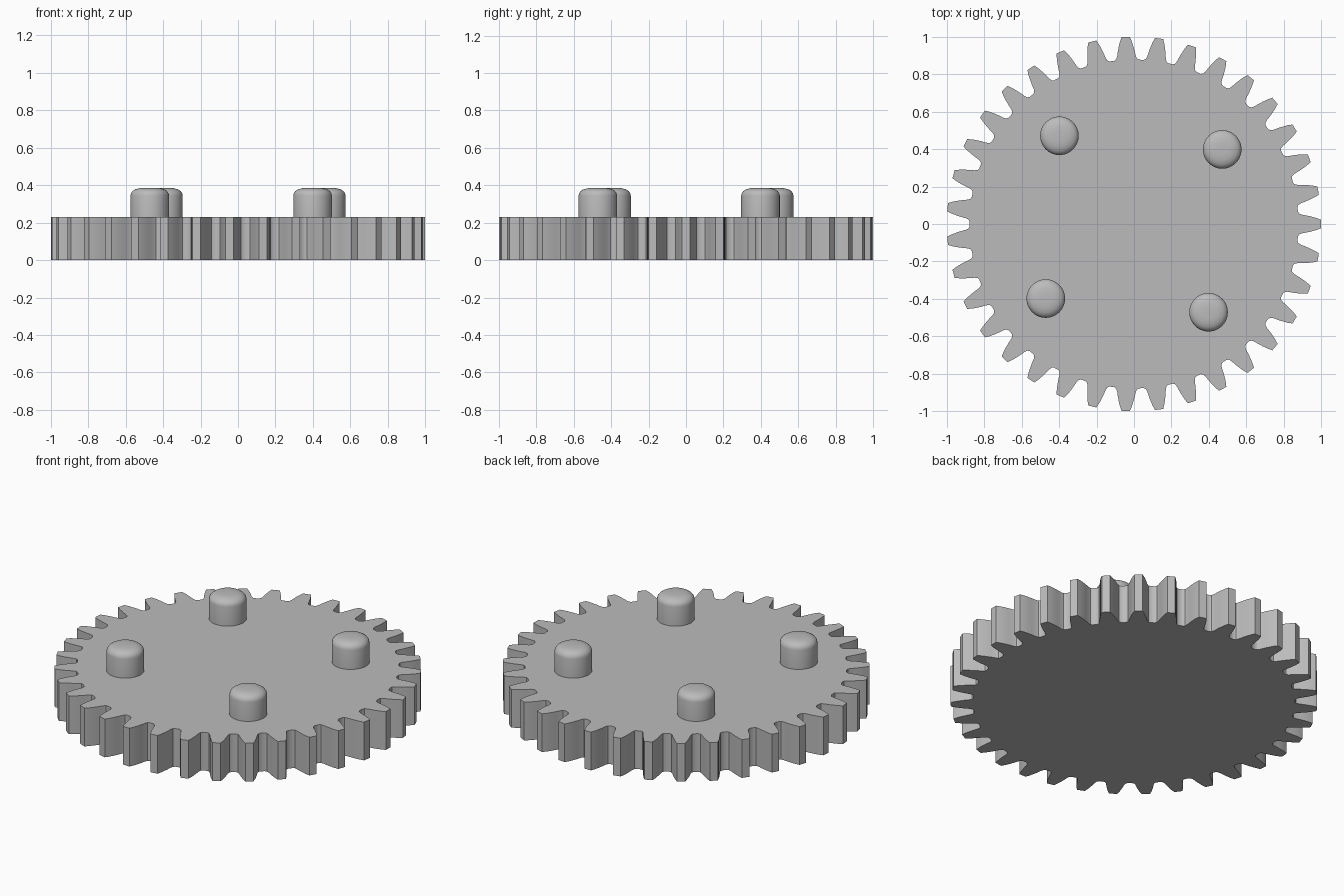
import bpy, bmesh
from math import sin, cos, pi, radians

if "Cube" in bpy.data.objects:
    bpy.data.objects.remove(bpy.data.objects["Cube"], do_unlink=True)

TEETH = 35
THICKNESS = 0.23
PEG_ORBIT, PEG_ANGLE = 0.617, radians(40.2)

grey = bpy.data.materials.new("plain_grey")
grey.use_nodes = True
colour = (0.5, 0.5, 0.5, 1)
grey.diffuse_color = colour
grey.node_tree.nodes["Principled BSDF"].inputs["Base Color"].default_value = colour


def finish(bm, name, angle):
    """Turn a bmesh into a grey object with sharp edges kept."""
    bmesh.ops.recalc_face_normals(bm, faces=bm.faces)
    mesh = bpy.data.meshes.new(name)
    bm.to_mesh(mesh)
    bm.free()
    mesh.materials.append(grey)
    obj = bpy.data.objects.new(name, mesh)
    bpy.context.collection.objects.link(obj)
    bpy.ops.object.select_all(action='DESELECT')
    obj.select_set(True)
    bpy.context.view_layer.objects.active = obj
    bpy.ops.object.shade_smooth_by_angle(angle=radians(angle))
    return obj


# Gear wheel: one curved tooth flank (radius, half width), mirrored and repeated
flank = [(0.878, 0.066), (0.884, 0.056), (0.898, 0.050), (0.925, 0.045),
         (0.95, 0.039), (0.975, 0.032), (1.0, 0.022)]
tooth = [(r, -w / r) for r, w in flank] + [(r, w / r) for r, w in reversed(flank)]
bm = bmesh.new()
outline = []
for i in range(TEETH):
    for r, a in tooth:
        t = a + i * 2 * pi / TEETH
        outline.append(bm.verts.new((r * cos(t), r * sin(t), 0)))
base = bm.faces.new(outline)
top = bmesh.ops.extrude_face_region(bm, geom=[base], use_keep_orig=True)
bmesh.ops.translate(bm, vec=(0, 0, THICKNESS),
                    verts=[v for v in top["geom"] if isinstance(v, bmesh.types.BMVert)])
finish(bm, "gear_wheel", 30)

# Pegs: a lathed profile with a softly rounded top
profile = [(0.103, THICKNESS - 0.02), (0.103, 0.345), (0.1, 0.358), (0.092, 0.369),
           (0.078, 0.378), (0.055, 0.384), (0.028, 0.386)]
SIDES = 48
for n in range(4):
    angle = PEG_ANGLE + n * pi / 2
    bm = bmesh.new()
    rings = [[bm.verts.new((r * cos(2 * pi * k / SIDES), r * sin(2 * pi * k / SIDES), z))
              for k in range(SIDES)] for r, z in profile]
    for low, high in zip(rings, rings[1:]):
        for k in range(SIDES):
            j = (k + 1) % SIDES
            bm.faces.new((low[k], low[j], high[j], high[k]))
    bm.faces.new(rings[0])
    bm.faces.new(rings[-1])
    peg = finish(bm, f"peg_{n + 1}", 40)
    peg.location = (PEG_ORBIT * cos(angle), PEG_ORBIT * sin(angle), 0)
